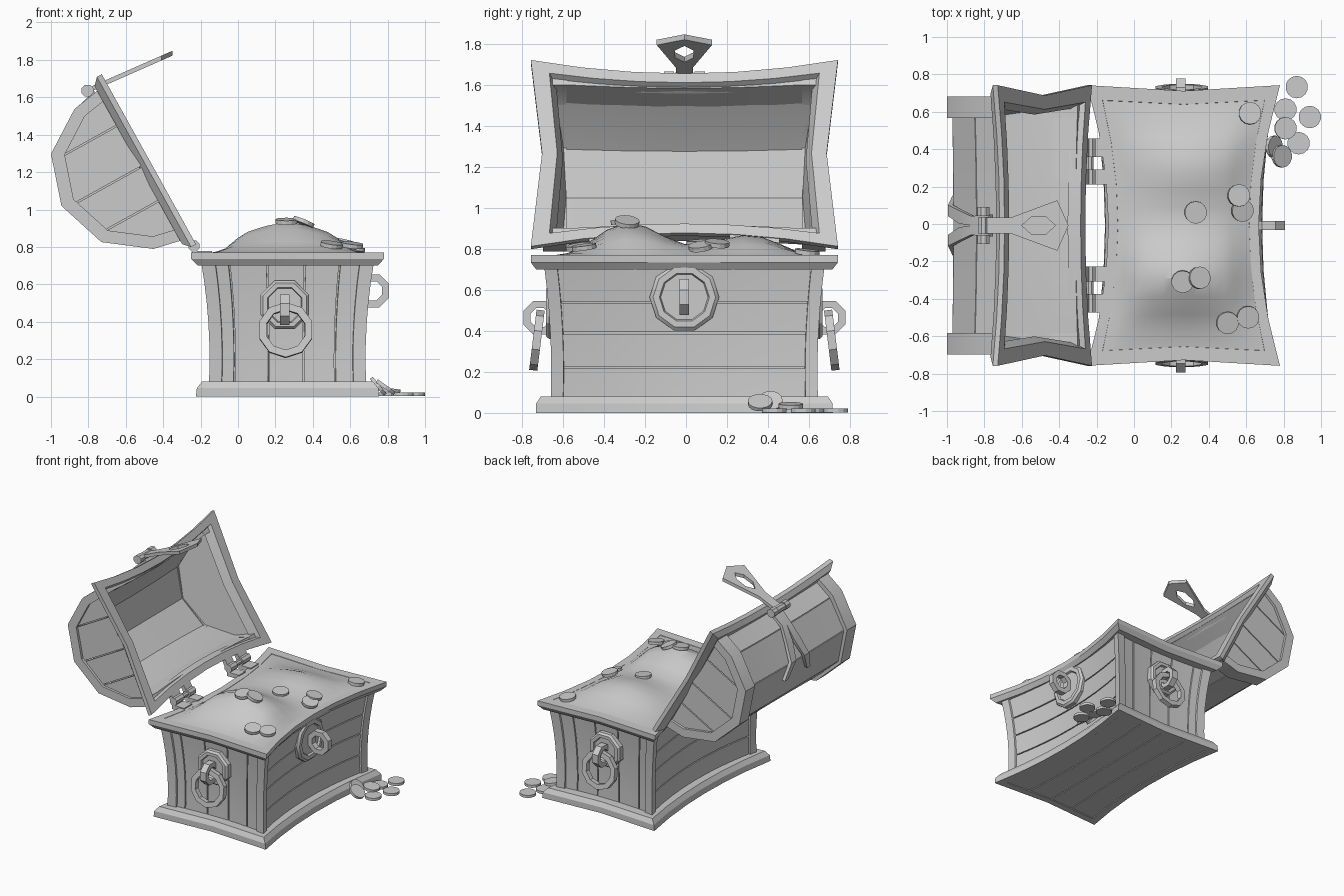
import bpy, bmesh, math
from mathutils import Matrix, Vector

if "Cube" in bpy.data.objects:
    bpy.data.objects.remove(bpy.data.objects["Cube"])

grey = bpy.data.materials.new("plain grey")
grey.use_nodes = True
grey.diffuse_color = (0.6, 0.6, 0.6, 1)
grey.node_tree.nodes["Principled BSDF"].inputs["Base Color"].default_value = (0.6, 0.6, 0.6, 1)
CX, CY = 0.265, -0.008
made = []


def finish(name, bm, fn=None):
    for v in bm.verts:
        if fn:
            v.co = fn(v.co)
        v.co.y += CY
    bmesh.ops.recalc_face_normals(bm, faces=bm.faces)
    me = bpy.data.meshes.new(name)
    bm.to_mesh(me)
    bm.free()
    me.materials.append(grey)
    ob = bpy.data.objects.new(name, me)
    bpy.context.collection.objects.link(ob)
    made.append(ob)
    return ob


def loft(name, rings, fn=None, caps=True, loop=False, cyclic=True):
    bm = bmesh.new()
    rows = [[bm.verts.new(p) for p in r] for r in rings]
    n = len(rows[0])
    for a, b in zip(rows, rows[1:] + (rows[:1] if loop else [])):
        for i in range(n if cyclic else n - 1):
            j = (i + 1) % n
            bm.faces.new((a[i], a[j], b[j], b[i]))
    if caps and not loop:
        bm.faces.new(rows[0])
        bm.faces.new(rows[-1])
    return finish(name, bm, fn)


def box(name, x, y, z, fn=None, cuts=(1, 1, 1)):
    bm = bmesh.new()
    bmesh.ops.create_cube(bm, size=1)
    for axis, n in enumerate(cuts):
        no = Vector([float(i == axis) for i in range(3)])
        for k in range(1, n):
            bmesh.ops.bisect_plane(bm, geom=bm.verts[:] + bm.edges[:] + bm.faces[:],
                                   plane_co=no * (k / n - 0.5), plane_no=no)
    for v in bm.verts:
        v.co = [lo + (hi - lo) * (c + 0.5) for (lo, hi), c in zip((x, y, z), v.co)]
    return finish(name, bm, fn)


def bow(cx, hx, hy, bx, by, flare=0):
    # pulls the middle of each side inward and flares the top outward
    def fn(p):
        k = flare * ((p.z - 0.2) / 0.5) ** 2
        x = p.x * (1 + k) - p.x / hx * bx * (1 - min(1, (p.y / hy) ** 2))
        y = p.y * (1 + k / 2) - p.y / hy * by * (1 - min(1, (p.x / hx) ** 2))
        return Vector((cx + x, y, p.z))
    return fn


def rect(hx, hy, z):
    c = [(-hx, -hy), (hx, -hy), (hx, hy), (-hx, hy)]
    return [(a[0] + (b[0] - a[0]) * k / n, a[1] + (b[1] - a[1]) * k / n, z)
            for a, b, n in zip(c, c[1:] + c[:1], (2, 6, 2, 6)) for k in range(n)]


def lathe(name, profile, m, n=8):
    turn = [2 * math.pi * (k + 0.5) / n for k in range(n)]
    return loft(name, [[(r * math.cos(t), r * math.sin(t), h) for t in turn] for r, h in profile],
                lambda p: m @ p)


def ring(name, m, r_out, r_in, half, n=8):
    sec = [(r_in, -half), (r_out, -half), (r_out, half), (r_in, half)]
    turn = [2 * math.pi * (k + 0.5) / n for k in range(n)]
    return loft(name, [[(r * math.cos(t), r * math.sin(t), h) for r, h in sec] for t in turn],
                lambda p: m @ p, loop=True)


def at(x, y, z, angle=0, axis='X'):
    return Matrix.Translation((x, y, z)) @ Matrix.Rotation(math.radians(angle), 4, axis)


# chest body
wall = bow(CX, 0.417, 0.65, 0.075, 0.03, 0.1)
floor = bow(CX, 0.49, 0.725, 0.07, 0.03)
slab = bow(CX, 0.5, 0.74, 0.11, 0.03)
box("body_core", (-.385, .385), (-.62, .62), (.05, .74), wall, (4, 6, 4))
for s in (-1, 1):
    for e in (-1, 1):
        box("corner_post", sorted((s * .35, s * .417)), sorted((e * .59, e * .65)), (.06, .72), wall, (1, 1, 6))
    seams = [-.355, -.285, -.1, .085, .255, .355]
    for a, b in zip(seams, seams[1:]):
        box("end_plank", (a + .004, b - .004), sorted((s * .6, s * .637)), (.06, .72), wall, (2, 1, 6))
    seams = [.06, .22, .39, .54, .72]
    for a, b in zip(seams, seams[1:]):
        box("long_plank", sorted((s * .37, s * .404)), (-.595, .595), (a + .004, b - .004), wall, (1, 8, 2))

# base and rim
loft("base", [rect(.43, .67, .015), rect(.43, .67, 0), rect(.49, .725, 0),
              rect(.485, .725, .045), rect(.46, .705, .08), rect(.36, .6, .08)], floor)
for k in range(4):
    x = -.43 + k * .215
    box("bottom_plank", (x + .004, x + .211), (-.67, .67), (.004, .03), floor, (1, 8, 1))
loft("rim", [rect(.485, .725, .70), rect(.515, .75, .735), rect(.515, .75, .77),
             rect(.45, .675, .77), rect(.43, .65, .70)], slab, loop=True)


# treasure mound
def heap(x, y):
    h = .15 * math.exp(-(x / .3) ** 2 / 2 - ((y + .28) / .16) ** 2 / 2)
    h += .09 * math.exp(-((x - .05) / .26) ** 2 / 2 - ((y - .32) / .17) ** 2 / 2)
    fade = min(1, 3 * (1 - abs(x) / .46), 3 * (1 - abs(y) / .69))
    return .766 + (h + .012) * max(0, fade)


N = 14
loft("treasure_mound", [[(x, y, heap(x, y)) for x in [-.46 + .92 * i / N for i in range(N + 1)]]
                        for y in [-.69 + 1.38 * j / N for j in range(N + 1)]],
     slab, caps=False, cyclic=False)

# coins
for x, y, tx, ty in [(.33, .07, 4, 5), (.56, .16, -5, 12), (.58, .08, 8, 16), (.26, -.30, 8, 0),
                     (.35, -.28, -6, 22), (.50, -.52, 10, 8), (.61, -.49, 8, 6), (.62, .60, -6, 5)]:
    m = at(x, y, heap(x - CX, y) + .01, tx) @ Matrix.Rotation(math.radians(ty), 4, 'Y')
    lathe("loot_coin", [(.06, -.011), (.06, .011)], m, 14)
for x, y, z, ty in [(.87, .74, .012, 0), (.81, .62, .012, 0), (.94, .58, .012, 0), (.81, .52, .035, 8),
                    (.88, .44, .012, 0), (.79, .37, .05, 35), (.75, .42, .055, 50)]:
    lathe("ground_coin", [(.06, -.01), (.06, .01)], at(x, y, z, ty, 'Y'), 14)

# handles and lock
dish = [(1, -.03), (1, .02), (.9, .035), (.72, .035), (.68, .02)]
lathe("lock_plate", [(.17 * r, h) for r, h in dish], at(.615, 0, .565, 90, 'Y'), 10)
ring("lock_staple", at(.72, 0, .565, 90), .095, .055, .023)
for s in (-1, 1):
    lathe("handle_plate", [(.14 * r, h) for r, h in dish], at(.25, s * .64, .49, -s * 90))
    ring("handle_staple", at(.25, s * .705, .465, 90, 'Y'), .088, .05, .025)
    ring("handle_ring", at(.255, s * .72, .355, 90 + s * 7), .148, .108, .02, 10)

# lid, built closed and swung open about the hinge
swing = at(-.2, 0, .77, -119, 'Y')
ARCH = [(.10, .03), (.139, .211), (.306, .437), (.579, .53), (.849, .444), (.998, .218), (1.03, .03)]
MID = .57


def arch(f):
    return [((u - MID) * f, w * f) for u, w in ARCH]


def lid(bx=0, by=0):
    warp = bow(MID, .52, .75, bx, by)
    return lambda p: swing @ warp(p)


loft("lid_rim", [rect(.52, .75, 0), rect(.52, .75, .03), rect(.49, .71, .065),
                 rect(.43, .64, .065), rect(.46, .67, 0)], lid(.075, .055), loop=True)
spans = [-.65 + 1.3 * k / 8 for k in range(9)]
for p, q, pi, qi in zip(arch(.955), arch(.955)[1:], arch(.89), arch(.89)[1:]):
    g = .012
    a = [p[i] + (q[i] - p[i]) * g for i in (0, 1)]
    b = [q[i] + (p[i] - q[i]) * g for i in (0, 1)]
    loft("dome_plank", [[(c[0], y * .92, c[1]) for c in (a, b, qi, pi)] for y in spans], lid(.04))
hollow = [(-.45, .03)] + arch(.875)[1:-1] + [(.45, .03)]
lining = loft("lid_lining", [[(u, e * (.655 - .17 * w), w) for u, w in hollow]
                             for e in (-1, -.5, 0, .5, 1)], lid(.04), cyclic=False)


def height(pts, u):
    for (a, wa), (b, wb) in zip(pts, pts[1:]):
        if a <= u <= b:
            return wa + (wb - wa) * (u - a) / (b - a)
    return 0


inner = arch(.9)
seams = [inner[0][0], .35 - MID, .555 - MID, .81 - MID, inner[-1][0]]
for s in (-1, 1):
    # end band and end planks of the dome
    sides = [[(o[0], s * .575, o[1]), (o[0], s * .69, o[1]), (i[0], s * .69, i[1]), (i[0], s * .575, i[1])]
             for o, i in zip(arch(1), arch(.86))]
    loft("lid_band", sides, lid())
    for a, b in zip(seams, seams[1:]):
        a, b = a + .004, b - .004
        prof = [(a, .03), (a, height(inner, a))] + [p for p in inner if a < p[0] < b] \
            + [(b, height(inner, b)), (b, .03)]
        loft("lid_end_plank", [[(u, s * y, w) for u, w in prof] for y in (.655, .67)], lid())
    # forked strap on the dome
    rows = [(1.035, .08, 0, .06), (1.0, .218, 0, .05), (.93, .33, .01, .08),
            (.849, .444, .05, .11), (.72, .487, .12, .16)]
    loft("latch_strap", [[((u - MID) * f, s * y, w * f) for f, y in ((.94, a), (.94, b), (.99, b), (.99, a))]
                         for u, w, a, b in rows], lid())
    # hinges
    for y, h in ((.26, .04), (.415, .05)):
        lathe("hinge_knuckle", [(.032, -h), (.032, h)], at(-.235, s * y, .805, 90))
        box("hinge_leaf", (-.245, -.14), (s * y - h, s * y + h), (.745, .778))
        box("lid_hinge_leaf", (.03 - MID, .13 - MID), (s * y - h, s * y + h), (.005, .035), lid())
    lathe("hinge_pin", [(.02, -.12), (.02, .12)], at(-.235, s * .345, .805, 90))

# hasp
for y, h, r in ((-.075, .025, .034), (0, .045, .03), (.075, .025, .034)):
    lathe("hasp_knuckle", [(r, -h), (r, h)], at(-.805, y, 1.635, 90))


def tilt(p):
    return Vector((p.x, p.y, p.z + 1.65 + (p.x + .77) * .44))


box("hasp_neck", (-.81, -.66), (-.042, .042), (-.012, .014), tilt)
head = [(-.66, 0), (-.66, -.042), (-.41, -.135), (-.35, 0), (-.41, .135), (-.66, .042)]
hole = [(-.60, 0), (-.55, -.045), (-.47, -.045), (-.42, 0), (-.47, .045), (-.55, .045)]
loft("hasp_head", [[(x, y, z) for x, y in o] for o, z in
                   ((head, -.012), (head, .014), (hole, .014), (hole, -.012))], tilt, loop=True)

# smooth shading with sharp edges kept, softer inside the lid
for group, angle in ((made, 25), ([lining], 50)):
    bpy.ops.object.select_all(action='DESELECT')
    for ob in group:
        ob.select_set(True)
    bpy.context.view_layer.objects.active = group[0]
    bpy.ops.object.shade_smooth_by_angle(angle=math.radians(angle))
